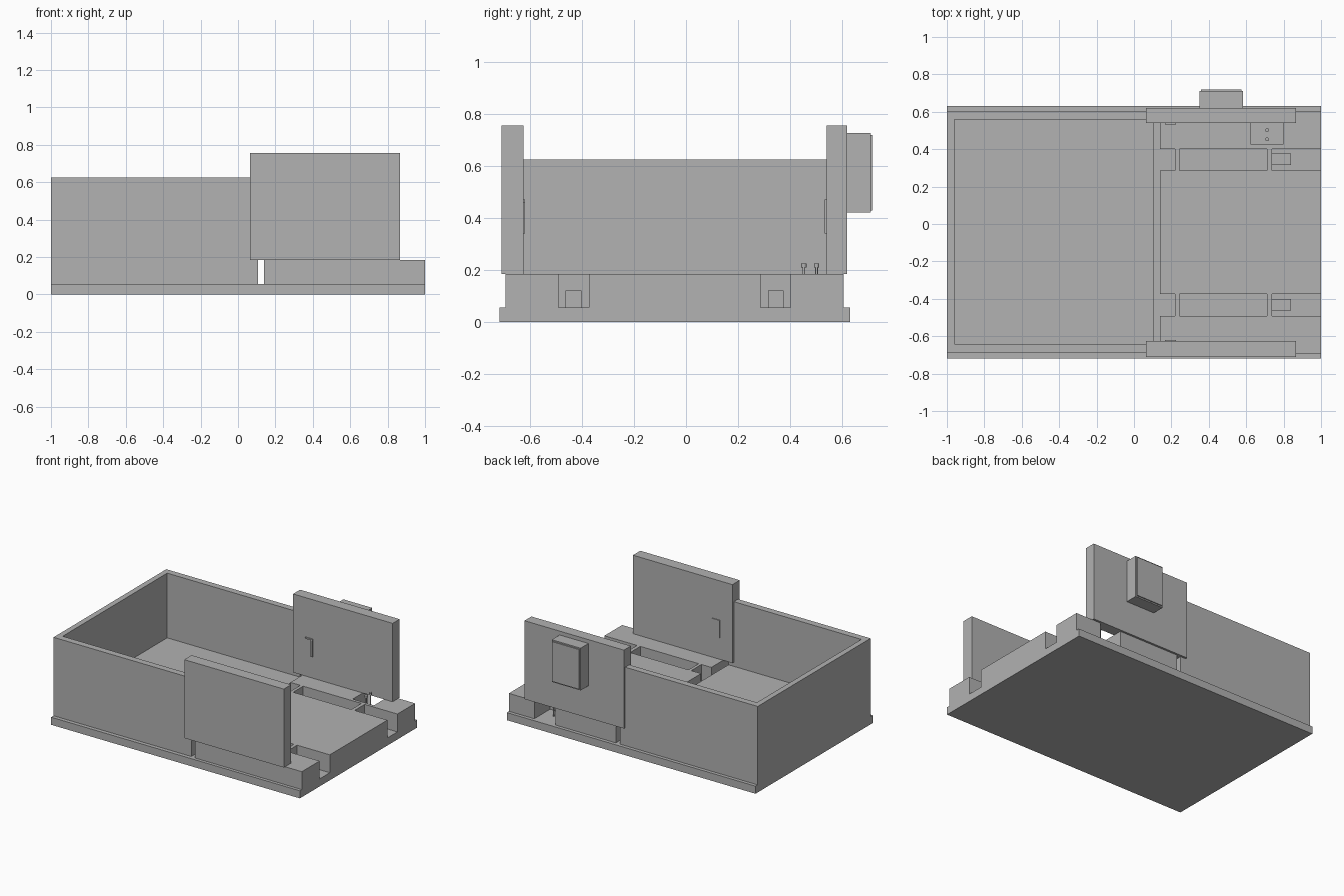
import bpy

cube = bpy.data.objects.get("Cube")
if cube:
    bpy.data.objects.remove(cube, do_unlink=True)

grey = bpy.data.materials.new("plain grey")
grey.use_nodes = True
grey.diffuse_color = (0.445, 0.445, 0.445, 1)
grey.node_tree.nodes["Principled BSDF"].inputs["Base Color"].default_value = grey.diffuse_color


def box(name, x, y, z):
    """Box spanning the given (min, max) ranges."""
    bpy.ops.mesh.primitive_cube_add(size=1)
    ob = bpy.context.object
    ob.name = name
    for v in ob.data.vertices:
        for i, (lo, hi) in enumerate((x, y, z)):
            v.co[i] = hi if v.co[i] > 0 else lo
    ob.data.materials.append(grey)
    return ob


def cut(target, x, y, z):
    """Subtract a box from the target."""
    cutter = box("cutter", x, y, z)
    mod = target.modifiers.new("cut", 'BOOLEAN')
    mod.operation = 'DIFFERENCE'
    mod.solver = 'EXACT'
    mod.object = cutter
    bpy.context.view_layer.objects.active = target
    bpy.ops.object.modifier_apply(modifier=mod.name)
    bpy.data.objects.remove(cutter, do_unlink=True)


def peg_part(name, y, radius, z0, z1):
    bpy.ops.mesh.primitive_cylinder_add(vertices=16, radius=radius, depth=z1 - z0,
                                        location=(0.712, y, (z0 + z1) / 2))
    ob = bpy.context.object
    ob.name = name
    ob.data.materials.append(grey)
    bpy.ops.object.shade_smooth_by_angle()


FLOOR, DECK = 0.055, 0.185

# Base plate
box("base_plate", (-1, 1), (-0.718, 0.63), (0, FLOOR))

# Three-sided bin, open towards the deck
bin_ob = box("open_bin", (-1, 0.108), (-0.69, 0.605), (FLOOR, 0.625))
cut(bin_ob, (-0.96, 0.3), (-0.642, 0.558), (0.155, 0.9))

# Deck block with two divided channels and a rear notch
deck = box("deck_block", (0.14, 1), (-0.695, 0.605), (FLOOR, DECK))
for y in ((-0.491, -0.374), (0.287, 0.402)):
    for x in ((0, 0.22), (0.242, 0.711), (0.737, 1.2)):
        cut(deck, x, y, (0, 0.4))
cut(deck, (0.625, 0.796), (0.424, 0.8), (0, 0.4))

# Small stops in the outer channel ends
for side, y in (("front", (-0.463, -0.402)), ("back", (0.315, 0.376))):
    box(side + "_channel_stop", (0.737, 0.84), y, (FLOOR, 0.12))

# Headed pegs in the rear notch
for i, y in enumerate((0.453, 0.502), 1):
    peg_part(f"peg_stem_{i}", y, 0.005, FLOOR, 0.212)
    peg_part(f"peg_head_{i}", y, 0.01, 0.21, 0.225)

# Upright side panels
for side, y in (("front", (-0.71, -0.626)), ("back", (0.54, 0.62))):
    box(side + "_panel", (0.065, 0.865), y, (DECK, 0.755))

# Hook handles on the inner panel faces
for side, y, x in (("front", (-0.628, -0.62), 0.17), ("back", (0.532, 0.542), 0.215)):
    box(side + "_handle_bar", (0.165, 0.225), y, (0.46, 0.47))
    box(side + "_handle_grip", (x - 0.005, x + 0.008), y, (0.34, 0.47))

# Raised box with cover on the back panel
box("back_box", (0.35, 0.582), (0.62, 0.71), (0.42, 0.727))
box("back_box_cover", (0.358, 0.574), (0.71, 0.718), (0.429, 0.718))
